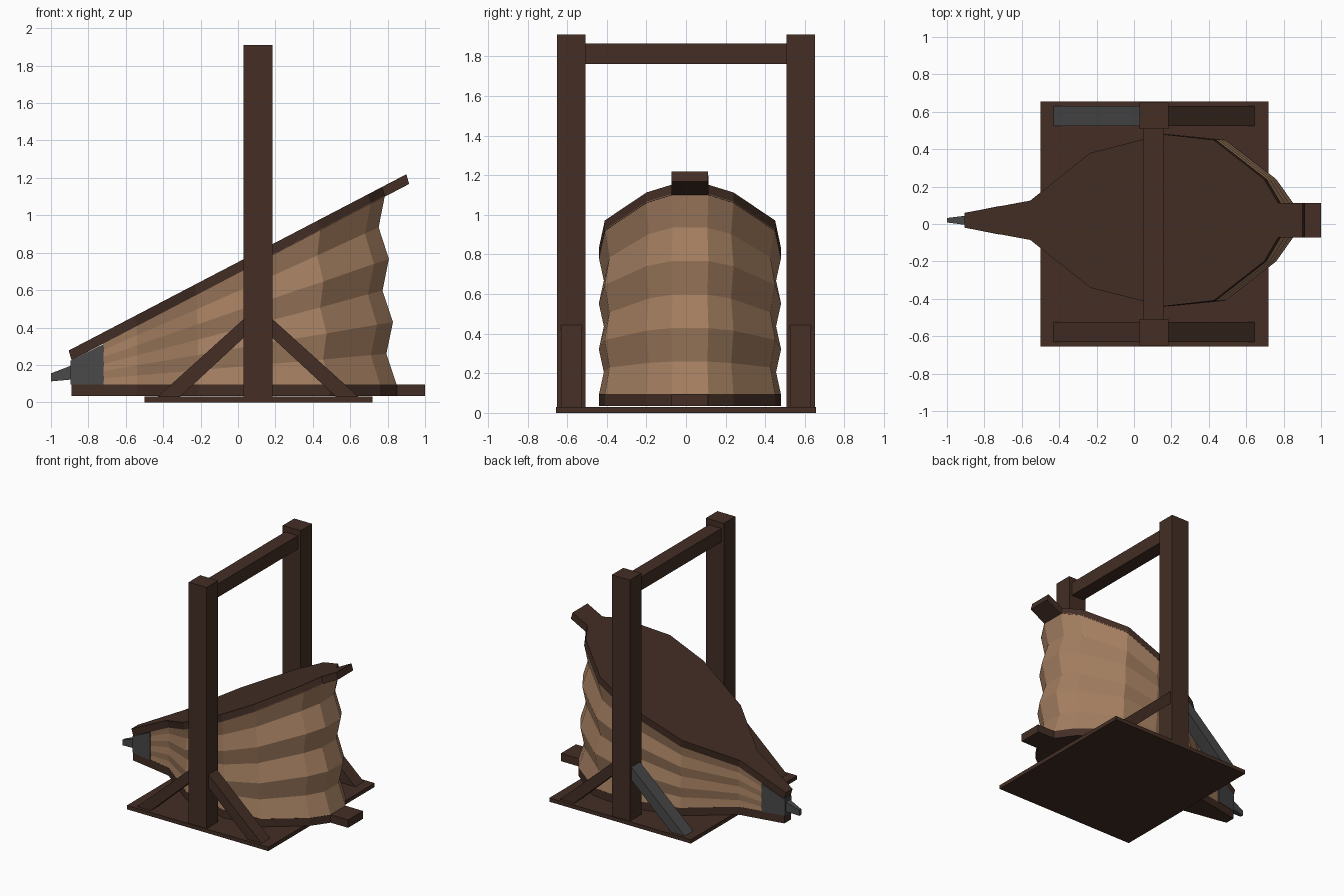
import bpy, bmesh
from mathutils import Vector

cube = bpy.data.objects.get("Cube")
if cube:
    bpy.data.objects.remove(cube, do_unlink=True)


def material(name, rgb):
    m = bpy.data.materials.new(name)
    m.use_nodes = True
    m.diffuse_color = (*rgb, 1)
    m.node_tree.nodes["Principled BSDF"].inputs["Base Color"].default_value = (*rgb, 1)
    return m


WOOD = material("dark_wood", (0.056, 0.027, 0.018))
LEATHER = material("tan_leather", (0.37, 0.21, 0.118))
IRON = material("grey_iron", (0.065, 0.065, 0.065))
MID = 0.02        # sideways centre of the bellows
SLOPE = 0.522     # rise of the top board


def loft(name, rings, mat, closed=True):
    """Skin a list of equal-length rings; cap both ends when closed."""
    bm = bmesh.new()
    loops = [[bm.verts.new(p) for p in ring] for ring in rings]
    n = len(loops[0])
    for a, b in zip(loops, loops[1:]):
        for i in range(n if closed else n - 1):
            j = (i + 1) % n
            bm.faces.new((a[i], a[j], b[j], b[i]))
    if closed:
        bm.faces.new(loops[0][::-1])
        bm.faces.new(loops[-1])
    bmesh.ops.recalc_face_normals(bm, faces=bm.faces[:])
    mesh = bpy.data.meshes.new(name)
    bm.to_mesh(mesh)
    bm.free()
    mesh.materials.append(mat)
    obj = bpy.data.objects.new(name, mesh)
    bpy.context.collection.objects.link(obj)
    return obj


def box(name, x, y, z, mat=WOOD):
    rings = [[(x[0], y[0], h), (x[1], y[0], h), (x[1], y[1], h), (x[0], y[1], h)] for h in z]
    return loft(name, rings, mat)


def outline(half):
    """Mirror a half outline of (x, half width) about the bellows centre line."""
    return [(x, MID - w) for x, w in half] + [(x, MID + w) for x, w in reversed(half)]


def top_z(x):
    return 0.22 + SLOPE * (x + 0.9)


# Standing frame
box("base_plate", (-0.5, 0.72), (-0.655, 0.655), (0, 0.03))
box("crossbar", (0.05, 0.16), (-0.51, 0.51), (1.76, 1.865))
for side, s in (("right", -1), ("left", 1)):
    box(side + "_post", (0.03, 0.185), sorted((s * 0.508, s * 0.65)), (0.03, 1.91))
    for end, e in (("nozzle", -1), ("handle", 1)):
        profile = [(0.537, 0.03), (0.417, 0.03), (0.077, 0.345), (0.077, 0.445)]
        rings = [[(0.107 + e * x, s * y, z) for x, z in profile] for y in (0.525, 0.63)]
        mat = IRON if (s, e) == (1, -1) else WOOD
        loft(f"{side}_{end}_brace", rings, mat)

# Bellows boards
widths = [0.04, 0.105, 0.36, 0.46, 0.43, 0.22, 0.093, 0.092]
low_x = [-0.89, -0.54, -0.21, 0.19, 0.49, 0.76, 0.85, 1.0]
high_x = [-0.89, -0.54, -0.22, 0.17, 0.44, 0.71, 0.785, 0.915]
low = list(zip(low_x, widths))
high = list(zip(high_x, widths))
loft("bottom_board", [[(x, y, z) for x, y in outline(low)] for z in (0.034, 0.095)], WOOD)
loft("top_board", [[(x + dx, y, top_z(x) + dz) for x, y in outline(high)]
                   for dx, dz in ((0, 0), (-0.015, 0.052))], WOOD)

# Pleated leather between the boards, every second ring drawn inward
neck = [(-0.72, 0.07)]
low_edge = outline(neck + low[1:-1])
high_edge = outline(neck + high[1:-1])
pleats = []
for i in range(7):
    t = i / 6
    shrink = 0.945 if i % 2 else 1.0
    ring = []
    for (ax, ay), (bx, by) in zip(low_edge, high_edge):
        p = Vector((ax, ay, 0.09)).lerp(Vector((bx, by, top_z(bx) + 0.005)), t)
        if p.x > 0:
            p.x *= shrink
        p.y = MID + (p.y - MID) * shrink
        ring.append(p)
    pleats.append(ring)
loft("leather_pleats", pleats, LEATHER, closed=False)


def section(x, w, z0, z1):
    return [(x, MID - w, z0), (x, MID + w, z0), (x, MID + w, z1), (x, MID - w, z1)]


# Iron nozzle
loft("nozzle_block", [section(-0.895, 0.041, 0.095, 0.222), section(-0.72, 0.076, 0.095, 0.31)], IRON)
loft("nozzle_tip", [section(-1.0, 0.012, 0.112, 0.155), section(-0.89, 0.026, 0.122, 0.197)], IRON)
